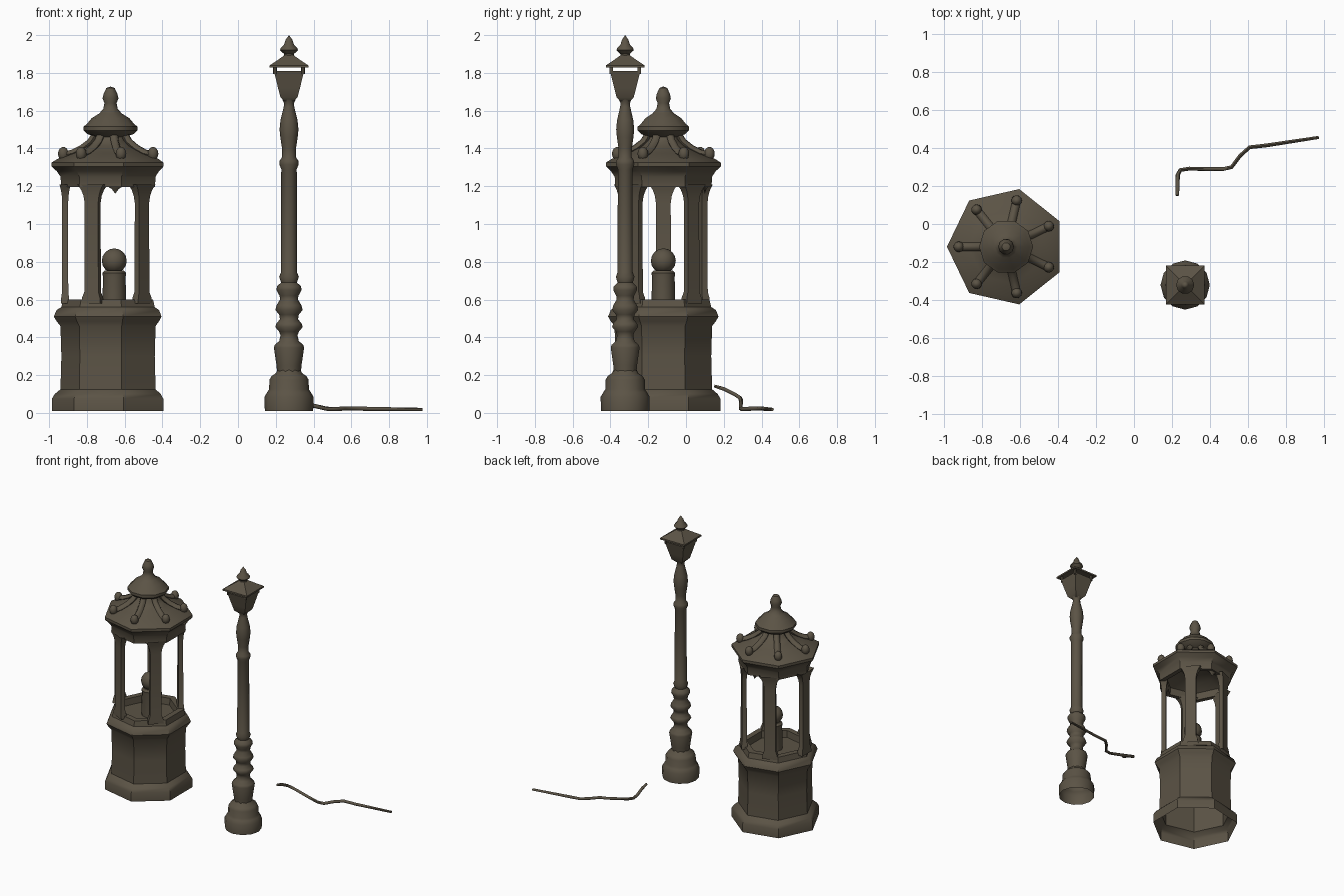
import bpy, bmesh
from math import sin, cos, pi, radians
from mathutils import Matrix, Vector

if "Cube" in bpy.data.objects:
    bpy.data.objects.remove(bpy.data.objects["Cube"], do_unlink=True)

bronze = bpy.data.materials.new("weathered_bronze")
bronze.use_nodes = True
COLOUR = (0.105, 0.087, 0.060, 1)
bronze.diffuse_color = COLOUR
node = bronze.node_tree.nodes["Principled BSDF"]
node.inputs["Base Color"].default_value = COLOUR
node.inputs["Roughness"].default_value = 0.8

KIOSK = Vector((-0.675, -0.12, 0))
LAMP = Vector((0.27, -0.322, 0))
SIDES = 7


def smooth(obj, angle):
    bpy.ops.object.select_all(action="DESELECT")
    obj.select_set(True)
    bpy.context.view_layer.objects.active = obj
    bpy.ops.object.shade_smooth_by_angle(angle=radians(angle))


def lathe(name, profile, centre, segs, start=0.0, matrix=None, angle=40):
    """Sweep a (radius, z) profile around z; radius 0 makes a closed tip."""
    bm = bmesh.new()
    rings = []
    for r, z in profile:
        if r == 0:
            rings.append([bm.verts.new((0, 0, z))] * segs)
        else:
            turns = [start + 2 * pi * i / segs for i in range(segs)]
            rings.append([bm.verts.new((r * cos(a), r * sin(a), z)) for a in turns])
    for low, high in zip(rings, rings[1:]):
        for i in range(segs):
            j = (i + 1) % segs
            quad = list(dict.fromkeys((low[i], low[j], high[j], high[i])))
            bm.faces.new(quad)
    if matrix:
        bm.transform(matrix)
    mesh = bpy.data.meshes.new(name)
    bm.to_mesh(mesh)
    bm.free()
    mesh.materials.append(bronze)
    obj = bpy.data.objects.new(name, mesh)
    obj.location = centre
    bpy.context.collection.objects.link(obj)
    smooth(obj, angle)
    return obj


def tube(name, points, radius, centre=(0, 0, 0), ends=1.0):
    """Round tube through points, with tapered ends."""
    curve = bpy.data.curves.new(name, "CURVE")
    curve.dimensions = "3D"
    curve.bevel_depth = radius
    curve.bevel_resolution = 1
    curve.use_fill_caps = True
    spline = curve.splines.new("POLY")
    spline.points.add(len(points) - 1)
    for i, p in enumerate(points):
        spline.points[i].co = (*p, 1)
        spline.points[i].radius = ends if i in (0, len(points) - 1) else 1
    curve.materials.append(bronze)
    obj = bpy.data.objects.new(name, curve)
    obj.location = centre
    bpy.context.collection.objects.link(obj)
    bpy.ops.object.select_all(action="DESELECT")
    obj.select_set(True)
    bpy.context.view_layer.objects.active = obj
    bpy.ops.object.convert(target="MESH")
    smooth(bpy.context.object, 60)


def ball(name, centre, radius, height=1.0):
    steps = 8
    arc = [(radius * sin(pi * i / steps), -radius * height * cos(pi * i / steps))
           for i in range(1, steps)]
    lathe(name, [(0, -radius * height)] + arc + [(0, radius * height)], centre, 12)


# Kiosk base: open underneath, with a sunken floor behind the rim
lathe("kiosk_base", [
    (0.31, 0.01), (0.31, 0.075), (0.295, 0.10), (0.265, 0.125), (0.26, 0.3),
    (0.265, 0.46), (0.285, 0.485), (0.30, 0.51), (0.285, 0.545), (0.26, 0.56),
    (0.25, 0.60), (0.205, 0.60), (0.20, 0.55), (0, 0.55)],
    KIOSK, SIDES, pi)

# Pillars with flared heads standing on the rim
for n, deg in enumerate((180, 115, -115, 42, -42), 1):
    a = radians(deg)
    off_face = (deg % (360 / SIDES)) if deg != 180 else 0
    reach = 0.24 if deg == 180 else 0.224
    shape = (Matrix.Translation((reach * cos(a), reach * sin(a), 0))
             @ Matrix.Rotation(a, 4, "Z") @ Matrix.Diagonal((0.4, 1, 1, 1)))
    q = 2 ** 0.5
    lathe("pillar_%d" % n, [(w * q, z) for w, z in (
        (0.055, 0.58), (0.052, 0.61), (0.041, 0.64), (0.039, 1.11),
        (0.045, 1.15), (0.056, 1.18), (0.075, 1.21))],
        KIOSK, 4, pi / 4, shape)

# Roof with hollow ceiling, arch band, eave and slope
lathe("kiosk_roof", [
    (0, 1.31), (0.15, 1.29), (0.222, 1.25), (0.225, 1.195), (0.262, 1.195),
    (0.264, 1.25), (0.285, 1.28), (0.312, 1.305), (0.312, 1.325), (0.28, 1.345),
    (0.20, 1.375), (0.12, 1.415), (0.085, 1.45), (0.08, 1.49)],
    KIOSK, SIDES, pi)

# Cupola and finial
lathe("cupola", [
    (0.075, 1.46), (0.12, 1.475), (0.143, 1.495), (0.143, 1.515), (0.125, 1.53),
    (0.10, 1.56), (0.06, 1.585), (0.038, 1.61), (0.032, 1.64), (0.042, 1.665),
    (0.036, 1.69), (0.022, 1.72), (0, 1.728)], KIOSK, 10)

# Curved ribs ending in scrolls above each eave corner
for n in range(SIDES):
    a = pi + 2 * pi * n / SIDES
    path = [(r * cos(a), r * sin(a), z) for r, z in (
        (0.08, 1.475), (0.105, 1.435), (0.15, 1.40), (0.20, 1.375), (0.245, 1.365))]
    tube("roof_rib_%d" % (n + 1), path, 0.022, KIOSK)
    ball("roof_scroll_%d" % (n + 1),
         KIOSK + Vector((0.25 * cos(a), 0.25 * sin(a), 1.372)), 0.028, 1.3)

# Pendant under the arch band
lathe("pendant", [(0, 1.16), (0.018, 1.185), (0.05, 1.205), (0.05, 1.23)],
      (-0.65, 0.10, 0), 6, 0, Matrix.Diagonal((1, 0.5, 1, 1)))

# Pedestal and ball inside the kiosk
PEDESTAL = Vector((-0.655, -0.12, 0))
lathe("pedestal", [(0.063, 0.55), (0.06, 0.72), (0.063, 0.74), (0.05, 0.755), (0, 0.755)],
      PEDESTAL, 12)
ball("pedestal_ball", PEDESTAL + Vector((0, 0, 0.805)), 0.066)

# Lamp foot, open underneath
lathe("lamp_foot", [
    (0.128, 0.01), (0.130, 0.085), (0.115, 0.11), (0.105, 0.125), (0.104, 0.175),
    (0.092, 0.195), (0.07, 0.21), (0.055, 0.24)], LAMP, 12)

# Turned post
lathe("lamp_post", [
    (0.062, 0.20), (0.066, 0.25), (0.08, 0.345), (0.076, 0.36), (0.052, 0.38),
    (0.045, 0.41), (0.052, 0.43), (0.073, 0.455), (0.066, 0.475), (0.048, 0.495),
    (0.052, 0.52), (0.072, 0.545), (0.066, 0.57), (0.047, 0.60), (0.05, 0.62),
    (0.066, 0.65), (0.064, 0.67), (0.042, 0.69), (0.052, 0.72), (0.042, 0.745),
    (0.041, 1.29), (0.051, 1.315), (0.049, 1.335), (0.036, 1.355), (0.037, 1.40),
    (0.046, 1.46), (0.050, 1.50), (0.045, 1.55), (0.028, 1.62), (0.026, 1.64),
    (0.036, 1.66), (0, 1.67)], LAMP, 10, angle=60)

# Square lantern cup, open at the top, and its overhanging roof
Q = 2 ** 0.5
lathe("lantern", [(w * Q, z) for w, z in (
    (0.025, 1.65), (0.045, 1.67), (0.058, 1.72), (0.08, 1.81), (0.07, 1.81),
    (0.05, 1.72), (0.02, 1.68))] + [(0, 1.68)], LAMP, 4, pi / 4)
lathe("lantern_roof", [(0, 1.86)] + [(w * Q, z) for w, z in (
    (0.07, 1.835), (0.102, 1.828), (0.102, 1.84), (0.06, 1.868), (0.022, 1.895))],
    LAMP, 4, pi / 4)
for n in range(4):
    a = pi / 4 + n * pi / 2
    tube("lantern_corner_%d" % (n + 1),
         [(0.105 * cos(a), 0.105 * sin(a), z) for z in (1.795, 1.84)], 0.01, LAMP)
lathe("lantern_finial", [
    (0.03, 1.875), (0.026, 1.90), (0.048, 1.92), (0.044, 1.932), (0.026, 1.95),
    (0.018, 1.975), (0, 2.0)], LAMP, 10)

# Loose bent rail on the ground
tube("bent_rail", [
    (0.228, 0.15, 0.142), (0.23, 0.20, 0.127), (0.231, 0.26, 0.097),
    (0.245, 0.285, 0.08), (0.29, 0.292, 0.065), (0.40, 0.29, 0.038),
    (0.47, 0.29, 0.022), (0.515, 0.30, 0.020), (0.56, 0.36, 0.023),
    (0.61, 0.405, 0.024), (0.70, 0.415, 0.021), (0.975, 0.457, 0.018)], 0.011, ends=0.8)
